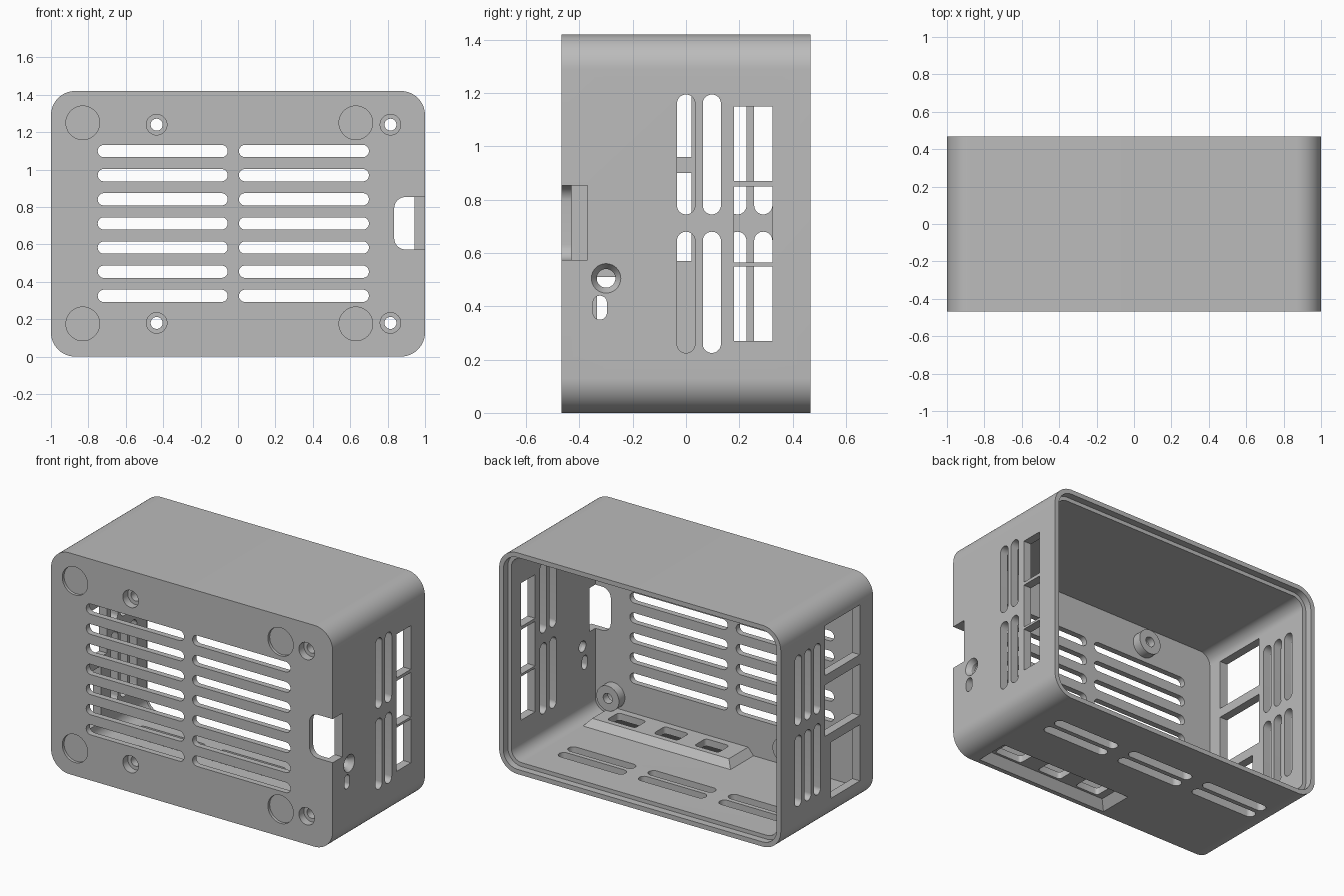
import bpy, bmesh, math

cube = bpy.data.objects.get("Cube")
if cube:
    bpy.data.objects.remove(cube, do_unlink=True)

grey = bpy.data.materials.new("plain_grey")
grey.use_nodes = True
colour = (0.5, 0.5, 0.5, 1)
grey.diffuse_color = colour
grey.node_tree.nodes["Principled BSDF"].inputs["Base Color"].default_value = colour


def rounded(u0, u1, v0, v1, r=0.0, seg=10):
    """Rectangle profile with rounded corners."""
    if r == 0:
        return [(u0, v0), (u1, v0), (u1, v1), (u0, v1)]
    r = min(r, (u1 - u0) / 2 - 1e-4, (v1 - v0) / 2 - 1e-4)
    corners = [(u1 - r, v1 - r), (u0 + r, v1 - r), (u0 + r, v0 + r), (u1 - r, v0 + r)]
    pts = []
    for i, (u, v) in enumerate(corners):
        for k in range(seg + 1):
            t = (i + k / seg) * math.pi / 2
            pts.append((u + r * math.cos(t), v + r * math.sin(t)))
    return pts


def circle(u, v, r, seg=40):
    return [(u + r * math.cos(2 * math.pi * k / seg),
             v + r * math.sin(2 * math.pi * k / seg)) for k in range(seg)]


def prism(name, axis, a, b, profile, end_profile=None):
    """Solid between a and b along an axis, optionally tapering to end_profile."""
    place = {"x": lambda u, v, d: (d, u, v),
             "y": lambda u, v, d: (u, d, v),
             "z": lambda u, v, d: (u, v, d)}[axis]
    bm = bmesh.new()
    lo = [bm.verts.new(place(u, v, a)) for u, v in profile]
    hi = [bm.verts.new(place(u, v, b)) for u, v in (end_profile or profile)]
    bm.faces.new(lo)
    bm.faces.new(hi)
    n = len(lo)
    for i in range(n):
        j = (i + 1) % n
        bm.faces.new((lo[i], lo[j], hi[j], hi[i]))
    bmesh.ops.recalc_face_normals(bm, faces=bm.faces)
    me = bpy.data.meshes.new(name)
    bm.to_mesh(me)
    bm.free()
    me.materials.append(grey)
    ob = bpy.data.objects.new(name, me)
    bpy.context.scene.collection.objects.link(ob)
    return ob


FRONT, BACK, HEIGHT = -0.468, 0.467, 1.42
WALL, INNER = 0.055, -0.43

case = prism("case_shell", "y", FRONT, BACK, rounded(-1, 1, 0, HEIGHT, 0.13, 16))


def inset(d):
    return rounded(-1 + d, 1 - d, d, HEIGHT - d, 0.13 - d, 16)


steps = []


def cut(*args):
    steps.append(("DIFFERENCE", prism("cutter", *args)))


def add(*args):
    steps.append(("UNION", prism("addition", *args)))


# Hollow interior and stepped rim for the lid
cut("y", INNER, BACK + 0.1, inset(WALL))
cut("y", BACK - 0.045, BACK + 0.1, inset(0.03))

# Chamfered port plateau on the floor, with its matching recess underneath
add("z", 0.03, 0.1, rounded(-0.2, 0.89, -0.45, -0.175), rounded(-0.14, 0.83, -0.45, -0.235))
cut("z", -0.01, 0.055, rounded(-0.14, 0.83, -0.445, -0.205), rounded(-0.09, 0.78, -0.4, -0.255))
for x, w in ((0.65, 0.2), (0.335, 0.17), (0.045, 0.17)):
    cut("z", 0.02, 0.2, rounded(x - w / 2, x + w / 2, -0.385, -0.27, 0.02, 4))

# Screw bosses with counterbored holes
for x in (-0.435, 0.815):
    for z in (0.18, 1.24):
        add("y", INNER - 0.01, -0.37, circle(x, z, 0.08))
        cut("y", FRONT - 0.05, FRONT + 0.05, circle(x, z, 0.055))
        cut("y", FRONT - 0.05, -0.3, circle(x, z, 0.032))

# Round foot recesses
for x in (-0.83, 0.63):
    for z in (0.175, 1.25):
        cut("y", FRONT - 0.05, FRONT + 0.018, circle(x, z, 0.09))

# Front ventilation slots
for row in range(7):
    z = 0.325 + row * 0.129
    for x0, x1 in ((-0.75, -0.055), (0.005, 0.7)):
        cut("y", FRONT - 0.05, INNER + 0.05, rounded(x0, x1, z - 0.033, z + 0.033, 0.033))

# Side and floor ventilation slots
slot_rows = ((0.225, 0.68), (0.745, 1.195))
for side, columns in ((1, (0, 0.097)), (-1, (0.097, 0.193, 0.29))):
    a, b = sorted((side * 0.9, side * 1.1))
    for y in columns:
        for z0, z1 in slot_rows:
            cut("x", a, b, rounded(y - 0.034, y + 0.034, z0, z1, 0.034))
for x in (0.53, -0.04, -0.61):
    for y in (0.097, 0.193):
        cut("z", -0.1, 0.09, rounded(x - 0.235, x + 0.235, y - 0.033, y + 0.033, 0.033))

# Rectangular windows on the left side
for z0, z1 in ((0.27, 0.55), (0.565, 0.85), (0.87, 1.15)):
    cut("x", 0.9, 1.1, rounded(0.18, 0.325, z0, z1))

# Connector windows on the right side
for z0, z1, top in ((0.15, 0.51, -0.04), (0.57, 0.9, 0.02), (0.96, 1.28, 0.02)):
    cut("x", -1.1, -0.9, rounded(-0.335, top, z0, z1))

# Card notch, button hole and indicator slot on the left side
cut("y", FRONT - 0.05, -0.37, rounded(0.835, 1.2, 0.573, 0.853, 0.06))
cut("x", 0.9, 1.05, circle(-0.3, 0.505, 0.035))
cut("x", 0.97, 1.01, circle(-0.3, 0.505, 0.035), circle(-0.3, 0.505, 0.062))
cut("x", 0.9, 1.05, rounded(-0.349, -0.297, 0.35, 0.44, 0.026))

# Carve everything, then bake and remove the helpers
for operation, helper in steps:
    helper.hide_render = True
    mod = case.modifiers.new("carve", "BOOLEAN")
    mod.operation = operation
    mod.solver = "EXACT"
    mod.object = helper
depsgraph = bpy.context.evaluated_depsgraph_get()
baked = bpy.data.meshes.new_from_object(case.evaluated_get(depsgraph))
case.modifiers.clear()
case.data = baked
for _, helper in steps:
    bpy.data.objects.remove(helper, do_unlink=True)
baked.materials.clear()
baked.materials.append(grey)
baked.polygons.foreach_set("material_index", [0] * len(baked.polygons))

bpy.ops.object.select_all(action="DESELECT")
case.select_set(True)
bpy.context.view_layer.objects.active = case
bpy.ops.object.shade_smooth_by_angle(angle=math.radians(30))
